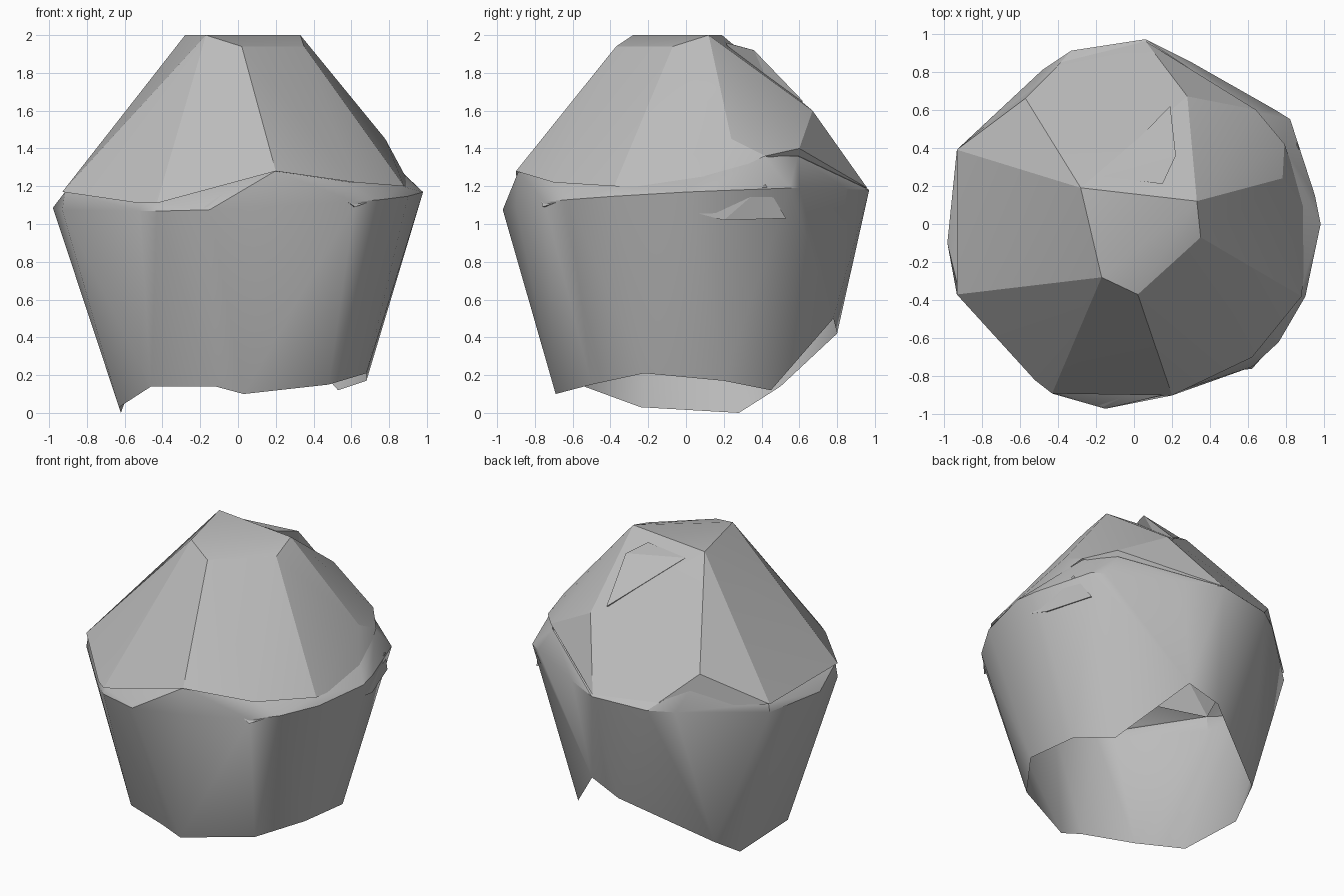
import bpy, bmesh, math

default_cube = bpy.data.objects.get("Cube")
if default_cube:
    bpy.data.objects.remove(default_cube, do_unlink=True)

# One plain stone colour
stone = bpy.data.materials.new("stone grey")
stone.use_nodes = True
stone_colour = (0.5, 0.5, 0.5, 1.0)
stone.diffuse_color = stone_colour
stone.node_tree.nodes["Principled BSDF"].inputs["Base Color"].default_value = stone_colour


def chiselled_shell(name, points, is_open_face=None, smooth_angle=None):
    """Wrap points in a faceted skin, then remove the faces that should be open."""
    bm = bmesh.new()
    for point in points:
        bm.verts.new(point)
    bmesh.ops.convex_hull(bm, input=bm.verts[:])
    loose = [v for v in bm.verts if not v.link_faces]
    bmesh.ops.delete(bm, geom=loose, context='VERTS')
    bmesh.ops.recalc_face_normals(bm, faces=bm.faces[:])
    bm.normal_update()
    if is_open_face:
        openings = [f for f in bm.faces if is_open_face(f)]
        bmesh.ops.delete(bm, geom=openings, context='FACES')
    mesh = bpy.data.meshes.new(name)
    bm.to_mesh(mesh)
    bm.free()
    mesh.materials.append(stone)
    obj = bpy.data.objects.new(name, mesh)
    bpy.context.collection.objects.link(obj)
    if smooth_angle:
        bpy.ops.object.select_all(action='DESELECT')
        bpy.context.view_layer.objects.active = obj
        obj.select_set(True)
        bpy.ops.object.shade_smooth_by_angle(angle=math.radians(smooth_angle))
    return obj


def body_opening(face):
    """The broken underside, and the middle of the top hidden by the cap."""
    hidden_top = face.normal.z > .3 and face.calc_center_median().xy.length < .72
    return face.normal.z < -.42 or hidden_top


def cap_opening(face):
    return face.normal.z < -.6


# Broken lower edge of the rock, with a notch at the back
lower_edge = [(-.62, .28, 0), (-.63, -.24, .03), (-.46, -.54, .14), (-.12, -.67, .14),
              (.03, -.69, .1), (.48, -.5, .15), (.68, -.22, .21), (.68, .2, .17),
              (.53, .45, .12), (.19, .78, .5), (-.03, .8, .42), (-.57, .5, .14)]

# Widest outline, tilted gently upward to the back left
outline = [(.06, .97), (.3, .85), (.74, .6), (.82, .55), (.95, .15), (.98, 0),
           (.9, -.38), (.76, -.62), (.62, -.75), (.2, -.9), (-.15, -.97), (-.43, -.89),
           (-.52, -.82), (-.93, -.37), (-.98, -.1), (-.93, .39), (-.82, .46),
           (-.48, .81), (-.33, .91)]
widest_ring = [(x, y, 1.13 + .04 * x + .05 * y) for x, y in outline]

# Shoulder of the upper rock and its small sloping summit
shoulder = [(.2, -.9, 1.28), (-.43, -.89, 1.11), (-.52, -.82, 1.11), (-.93, -.37, 1.17),
            (-.93, .39, 1.17), (-.82, .46, 1.2), (-.57, .66, 1.39), (-.35, .88, 1.18),
            (.06, .96, 1.19), (.28, .67, 1.6), (.64, .6, 1.4), (.79, .42, 1.36),
            (.78, .24, 1.45), (.92, .05, 1.19), (.88, -.38, 1.2), (.62, -.7, 1.22)]
summit = [(-.28, .19, 2), (.33, .12, 2), (-.17, -.28, 2), (.02, -.37, 1.94),
          (.35, -.07, 1.94)]

# The body rises to a ledge just inside the shoulder, so it meets the cap
ledge = [(x * .985, y * .985, min(z, 1.36)) for x, y, z in shoulder]
chiselled_shell("rock_body", lower_edge + widest_ring + ledge, body_opening, smooth_angle=30)
chiselled_shell("rock_cap", shoulder + summit, cap_opening, smooth_angle=18)

# Small chips that stand proud of the surface
chips = {
    "back_summit_chip": [(-.17, .25, 1.95), (.19, .62, 1.65), (.22, .36, 1.92),
                         (.15, .21, 1.96), (.05, .3, 1.75), (.15, .5, 1.6)],
    "front_chip": [(-.37, -.9, 1.06), (-.16, -.96, 1.09), (-.02, -.89, 1.21), (-.2, -.7, 1.1)],
    "front_left_chip": [(.46, -.78, 1.2), (.62, -.76, 1.09), (.7, -.67, 1.12), (.5, -.5, 1.1)],
    "left_chip": [(.94, .05, 1.06), (.91, .2, 1.02), (.8, .53, 1.03),
                  (.86, .42, 1.21), (.6, .3, 1.1)],
}
for chip_name, chip_points in chips.items():
    chiselled_shell(chip_name, chip_points)
